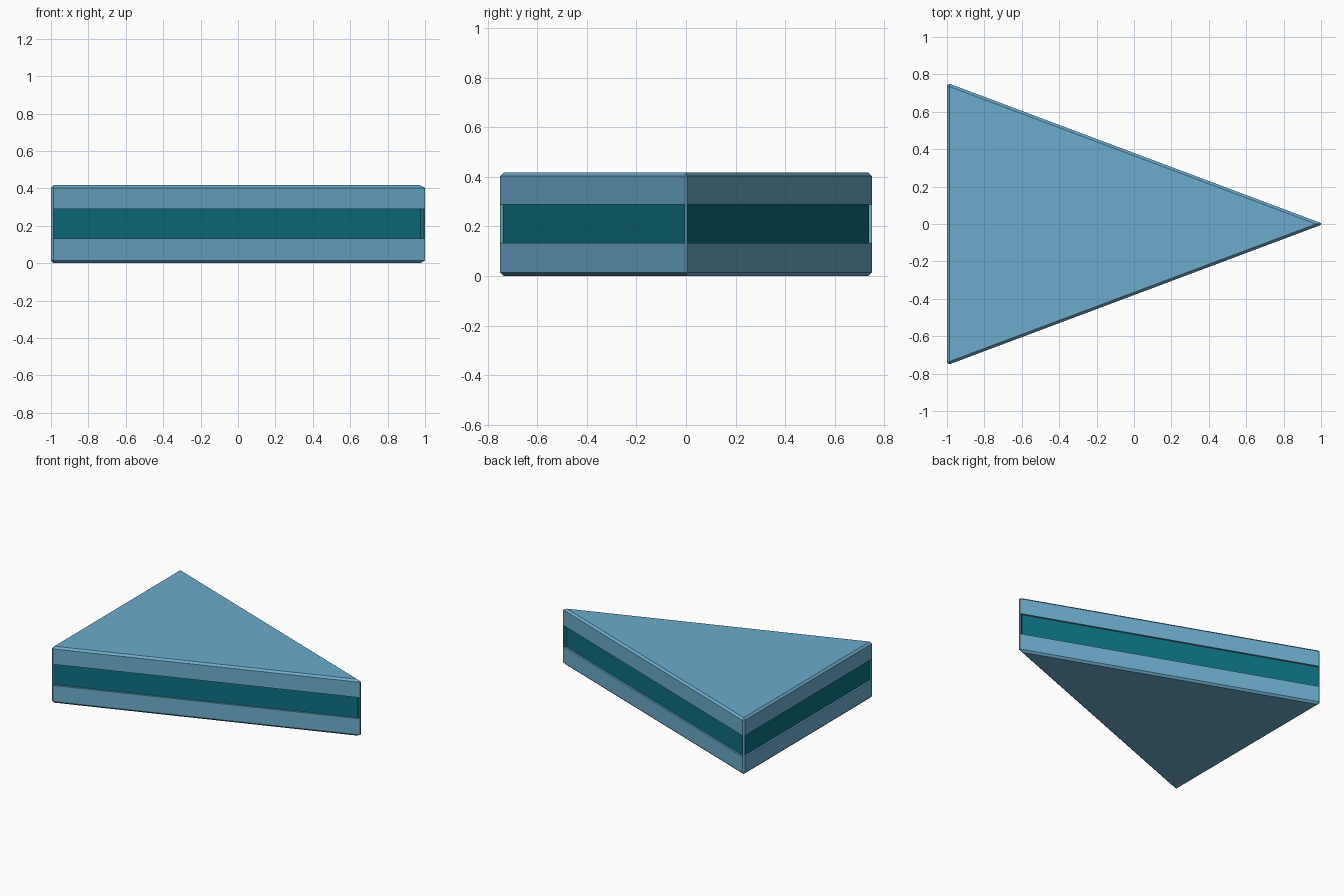
import bpy, bmesh

if "Cube" in bpy.data.objects:
    bpy.data.objects.remove(bpy.data.objects["Cube"])

H, BEVEL = 0.417, 0.014
BAND_LOW, BAND_HIGH = 0.134, 0.288
RIM, DEPTH = 0.003, 0.013


def material(name, color):
    mat = bpy.data.materials.new(name)
    mat.diffuse_color = (*color, 1)
    mat.use_nodes = True
    mat.node_tree.nodes["Principled BSDF"].inputs["Base Color"].default_value = mat.diffuse_color
    return mat


bm = bmesh.new()

# triangular wedge
base = bm.faces.new([bm.verts.new((x, y, 0)) for x, y in
                     ((-1, 0.755), (-1, -0.755), (1.013, 0))])
top = bmesh.ops.extrude_face_region(bm, geom=[base])["geom"]
bmesh.ops.translate(bm, vec=(0, 0, H),
                    verts=[g for g in top if isinstance(g, bmesh.types.BMVert)])
bmesh.ops.recalc_face_normals(bm, faces=bm.faces[:])

# narrow chamfer on every edge
bmesh.ops.bevel(bm, geom=bm.edges[:], offset=BEVEL, offset_type='OFFSET',
                segments=1, profile=0.5, affect='EDGES')

# sunken coloured band on each of the three sides
for z in (BAND_LOW - RIM, BAND_HIGH + RIM):
    bmesh.ops.bisect_plane(bm, geom=bm.verts[:] + bm.edges[:] + bm.faces[:],
                           plane_co=(0, 0, z), plane_no=(0, 0, 1))
bm.normal_update()
panels = [f for f in bm.faces if abs(f.normal.z) < 0.1 and f.calc_area() > 0.1
          and BAND_LOW < f.calc_center_median().z < BAND_HIGH]
bmesh.ops.inset_individual(bm, faces=panels, thickness=RIM)
bmesh.ops.inset_individual(bm, faces=panels, thickness=0, depth=-DEPTH)
for f in panels:
    f.material_index = 1

mesh = bpy.data.meshes.new("wedge_block")
bm.to_mesh(mesh)
bm.free()
mesh.materials.append(material("body_blue", (0.15, 0.41, 0.60)))
mesh.materials.append(material("band_teal", (0.004, 0.16, 0.22)))
bpy.context.collection.objects.link(bpy.data.objects.new("wedge_block", mesh))
